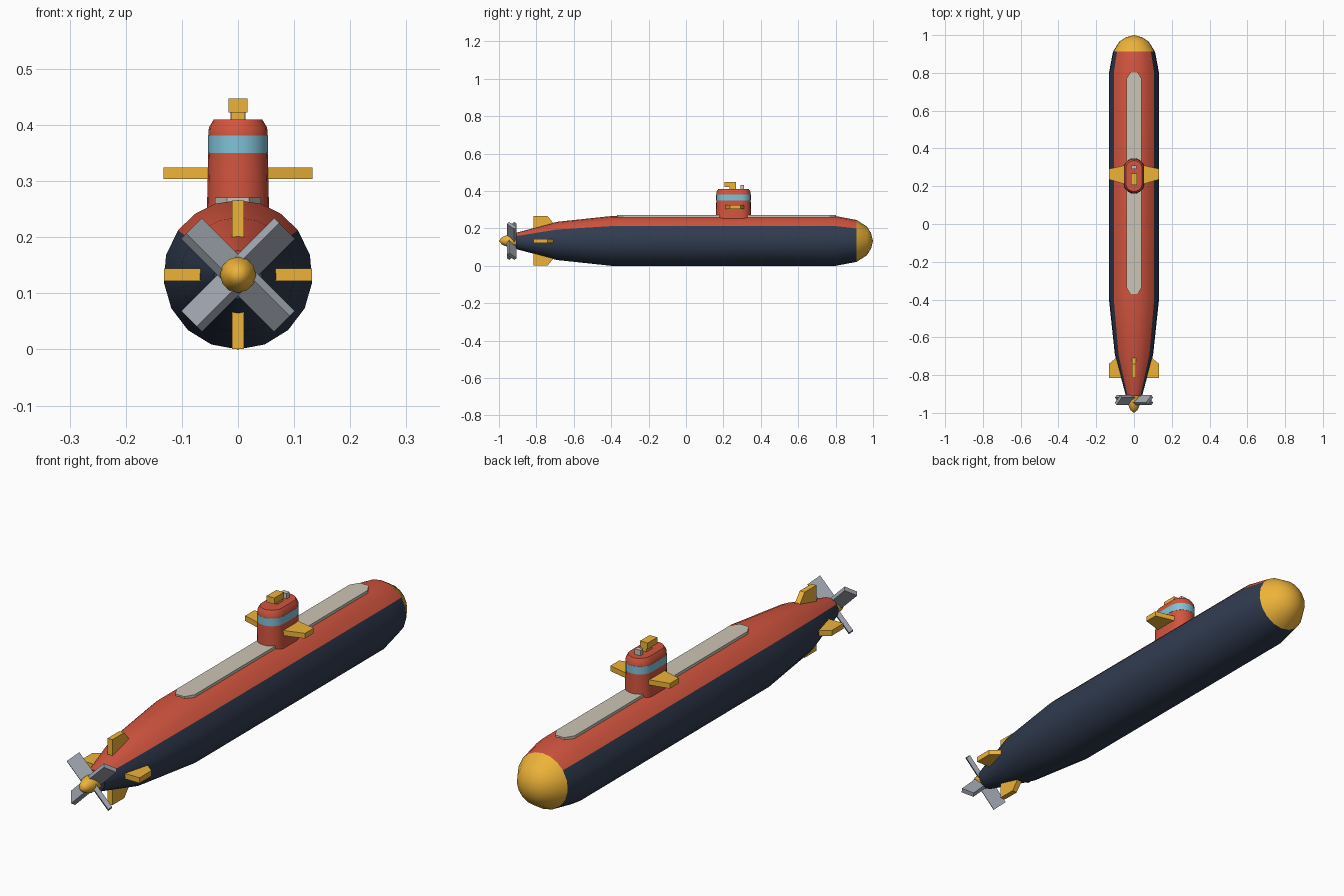
import bpy, bmesh
from math import sin, cos, pi, radians
from mathutils import Matrix

if "Cube" in bpy.data.objects:
    bpy.data.objects.remove(bpy.data.objects["Cube"])

CZ = 0.133          # height of the hull axis
SEAM = radians(53.4)  # red/navy seam, measured from straight up


def material(name, rgb):
    m = bpy.data.materials.new(name)
    m.diffuse_color = (*rgb, 1)
    m.use_nodes = True
    m.node_tree.nodes["Principled BSDF"].inputs["Base Color"].default_value = m.diffuse_color
    return m


RED = material("red", (0.65, 0.09, 0.05))
NAVY = material("navy", (0.03, 0.045, 0.08))
YELLOW = material("yellow", (0.85, 0.45, 0.04))
CREAM = material("cream", (0.60, 0.56, 0.46))
BLUE = material("light_blue", (0.22, 0.54, 0.68))
STEEL = material("steel", (0.35, 0.38, 0.43))


def finish(name, bm, mat, smooth=None):
    bmesh.ops.remove_doubles(bm, verts=bm.verts, dist=1e-5)
    bmesh.ops.recalc_face_normals(bm, faces=bm.faces)
    me = bpy.data.meshes.new(name)
    bm.to_mesh(me)
    bm.free()
    me.materials.append(mat)
    ob = bpy.data.objects.new(name, me)
    bpy.context.collection.objects.link(ob)
    if smooth:
        bpy.ops.object.select_all(action='DESELECT')
        ob.select_set(True)
        bpy.context.view_layer.objects.active = ob
        bpy.ops.object.shade_smooth_by_angle(angle=radians(smooth))
    return ob


def bridge(bm, rings, closed):
    n = len(rings[0])
    for a, b in zip(rings, rings[1:]):
        for i in range(n if closed else n - 1):
            j = (i + 1) % n
            bm.faces.new((a[i], a[j], b[j], b[i]))


def lathe(name, profile, angles, mat, closed=False, smooth=45):
    """Sweep (y, radius) points round the hull axis; angles run from straight up."""
    bm = bmesh.new()
    rings = [[bm.verts.new((r * sin(a), y, CZ + r * cos(a))) for a in angles]
             for y, r in profile]
    bridge(bm, rings, closed)
    bmesh.ops.dissolve_degenerate(bm, edges=bm.edges, dist=1e-6)
    return finish(name, bm, mat, smooth)


def slab(name, outline, thick, mat, matrix):
    """Extrude a flat XY outline, centred on its plane, then place it."""
    bm = bmesh.new()
    rings = [[bm.verts.new((x, y, z)) for x, y in outline]
             for z in (-thick / 2, thick / 2)]
    bridge(bm, rings, True)
    for r in rings:
        bm.faces.new(r)
    bm.transform(matrix)
    return finish(name, bm, mat)


def rect(x0, x1, y0, y1):
    return [(x0, y0), (x1, y0), (x1, y1), (x0, y1)]


def stadium_loft(name, sections, mat, yc=0.254, n=10):
    """Stack of rounded-end sections: (half width, half length, z)."""
    bm = bmesh.new()
    rings = []
    for w, l, z in sections:
        ring = []
        for side in (1, -1):
            for i in range(n + 1):
                a = pi * i / n
                ring.append(bm.verts.new((side * w * cos(a),
                                          yc + side * (l - w + w * sin(a)), z)))
        rings.append(ring)
    bridge(bm, rings, True)
    bm.faces.new(rings[0])
    bm.faces.new(rings[-1])
    return finish(name, bm, mat, 30)


# Hull shells and bow dome
hull = [(-0.91, 0), (-0.91, 0.043), (-0.69, 0.102), (-0.4, 0.133),
        (0.8, 0.133), (0.912, 0.112)]
upper = [-SEAM + 2 * SEAM * i / 6 for i in range(7)]
lower = [SEAM + (2 * pi - 2 * SEAM) * i / 12 for i in range(13)]
lathe("upper_hull", hull, upper, RED)
lathe("lower_hull", hull, lower, NAVY)
lathe("bow_dome", [(0.912, 0.112), (0.967, 0.077), (0.989, 0.042), (1.0, 0)],
      upper + lower[1:-1], YELLOW, closed=True)

# Propeller hub and four pitched blades
AXIS = Matrix.Translation((0, 0, CZ))
lathe("propeller_hub", [(-0.90, 0), (-0.90, 0.032), (-0.955, 0.032), (-0.985, 0.019), (-1.0, 0)],
      [2 * pi * i / 12 for i in range(12)], YELLOW, closed=True, smooth=30)
for k in range(4):
    place = (Matrix.Translation((0, -0.932, CZ)) @ Matrix.Rotation(pi / 4 + k * pi / 2, 4, 'Y')
             @ Matrix.Rotation(radians(45), 4, 'X'))
    slab(f"propeller_blade_{k + 1}", rect(0.015, 0.117, -0.009, 0.009), 0.056, STEEL, place)

# Tail fins in a cross
fin = [(0.03, -0.815), (0.132, -0.815), (0.132, -0.74), (0.09, -0.705), (0.03, -0.69)]
for k in range(4):
    slab(f"tail_fin_{k + 1}", fin, 0.022, YELLOW, AXIS @ Matrix.Rotation(k * pi / 2, 4, 'Y'))

# Deck walkway with clipped corners
deck = [(-0.041, -0.335), (-0.02, -0.37), (0.02, -0.37), (0.041, -0.335),
        (0.041, 0.768), (0.02, 0.803), (-0.02, 0.803), (-0.041, 0.768)]
slab("deck_walkway", deck, 0.022, CREAM, Matrix.Translation((0, 0, 0.260)))

# Sail with window band and bevelled top
stadium_loft("sail_body", [(0.056, 0.095, 0.22), (0.053, 0.092, 0.35)], RED)
stadium_loft("sail_window_band", [(0.0535, 0.0925, 0.35), (0.0535, 0.0925, 0.381)], BLUE)
stadium_loft("sail_top", [(0.053, 0.092, 0.381), (0.052, 0.091, 0.395),
                          (0.043, 0.082, 0.41)], RED)

# Sail planes
plane = [(0.03, 0.205), (0.133, 0.236), (0.133, 0.292), (0.03, 0.315)]
for k, side in enumerate(("right", "left")):
    slab(f"sail_plane_{side}", plane, 0.021, YELLOW,
         Matrix.Translation((0, 0, 0.314)) @ Matrix.Rotation(k * pi, 4, 'Y'))

# Periscope and small mast
slab("periscope_post", rect(-0.012, 0.012, 0.232, 0.268), 0.03, YELLOW,
     Matrix.Translation((0, 0, 0.415)))
slab("periscope_head", rect(-0.017, 0.017, 0.207, 0.268), 0.025, YELLOW,
     Matrix.Translation((0, 0, 0.4345)))
slab("mast_stub", rect(-0.013, 0.013, 0.291, 0.309), 0.03, CREAM,
     Matrix.Translation((0, 0, 0.417)))
